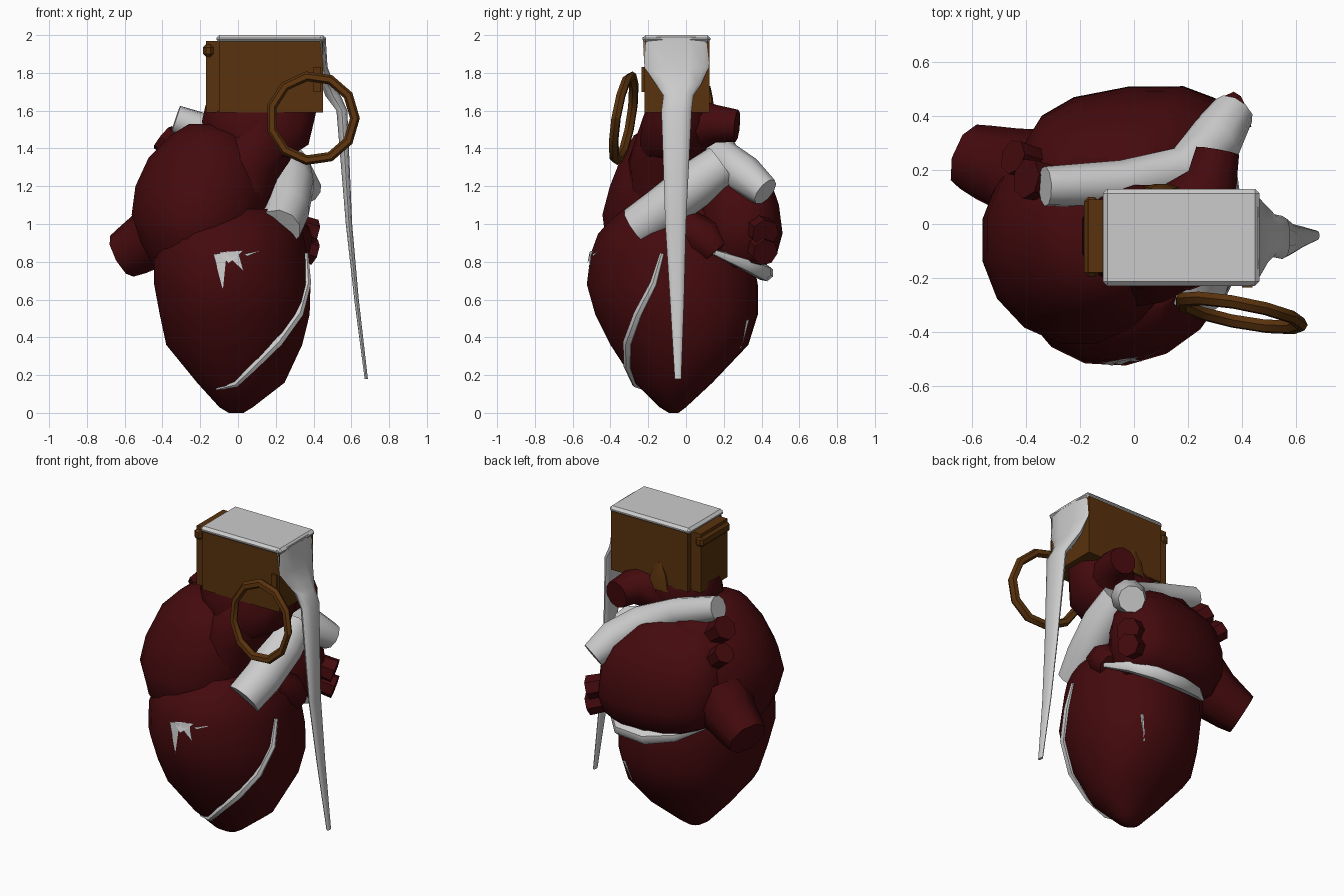
import bpy, bmesh, math
from mathutils import Vector


def material(name, rgb):
    m = bpy.data.materials.new(name)
    m.diffuse_color = (*rgb, 1)
    return m


RED = material("dark_red", (0.058, 0.003, 0.004))
BROWN = material("brown", (0.1, 0.032, 0.004))


def finish(name, bm, mat=None, angle=50):
    bmesh.ops.recalc_face_normals(bm, faces=bm.faces)
    me = bpy.data.meshes.new(name)
    bm.to_mesh(me)
    bm.free()
    ob = bpy.data.objects.new(name, me)
    bpy.context.collection.objects.link(ob)
    if mat:
        me.materials.append(mat)
    bpy.ops.object.select_all(action='DESELECT')
    ob.select_set(True)
    bpy.context.view_layer.objects.active = ob
    bpy.ops.object.shade_smooth_by_angle(angle=math.radians(angle))
    return ob


def skin(name, rings, mat, angle=50):
    bm = bmesh.new()
    rows = [[bm.verts.new(p) for p in ring] for ring in rings]
    n = len(rows[0])
    for a, b in zip(rows, rows[1:]):
        for i in range(n):
            j = (i + 1) % n
            bm.faces.new((a[i], a[j], b[j], b[i]))
    bm.faces.new(rows[0])
    bm.faces.new(rows[-1])
    return finish(name, bm, mat, angle)


def loft(name, sections, mat=None, n=16, power=1.0, shear=0.0):
    """Sections are (z, x0, x1, y0, y1); power below 1 is squarer, shear slants y along x."""
    rings = []
    for z, x0, x1, y0, y1 in sections:
        ring = []
        for i in range(n):
            t = 2 * math.pi * (i + 0.5) / n
            c, s = math.cos(t), math.sin(t)
            dx = (x1 - x0) / 2 * math.copysign(abs(c) ** power, c)
            dy = (y1 - y0) / 2 * math.copysign(abs(s) ** power, s)
            ring.append(((x0 + x1) / 2 + dx, (y0 + y1) / 2 + dy + shear * dx, z))
        rings.append(ring)
    return skin(name, rings, mat)


def tube(name, pts, mat=None, n=8):
    """Points are (x, y, z, radius)."""
    ps = [Vector(p[:3]) for p in pts]
    rings, old, u = [], None, None
    for k, p in enumerate(ps):
        d = (ps[min(k + 1, len(ps) - 1)] - ps[max(k - 1, 0)]).normalized()
        u = d.orthogonal().normalized() if old is None else old.rotation_difference(d) @ u
        v, old = d.cross(u), d
        rings.append([p + pts[k][3] * (u * math.cos(2 * math.pi * i / n) + v * math.sin(2 * math.pi * i / n))
                      for i in range(n)])
    return skin(name, rings, mat)


def box(name, x0, x1, y0, y1, z0, z1, mat=None, bevel=0.0):
    bm = bmesh.new()
    bmesh.ops.create_cube(bm, size=1)
    for v in bm.verts:
        v.co = ((x0 + x1) / 2 + v.co.x * (x1 - x0), (y0 + y1) / 2 + v.co.y * (y1 - y0),
                (z0 + z1) / 2 + v.co.z * (z1 - z0))
    if bevel:
        bmesh.ops.bevel(bm, geom=bm.edges[:], offset=bevel, segments=1, affect='EDGES')
    return finish(name, bm, mat, 30)


# Heart chambers
ventricles = loft("ventricles", [
    (0.0, -0.05, 0.03, -0.09, -0.04), (0.03, -0.1, 0.08, -0.14, 0.0),
    (0.16, -0.22, 0.25, -0.27, 0.14), (0.36, -0.385, 0.345, -0.40, 0.33),
    (0.52, -0.42, 0.385, -0.48, 0.38), (0.68, -0.45, 0.39, -0.525, 0.38),
    (0.84, -0.45, 0.37, -0.505, 0.35), (0.95, -0.41, 0.35, -0.465, 0.30),
    (1.08, -0.25, 0.26, -0.34, 0.22)], RED, 18, 0.95, 0.12)
loft("right_atrium", [
    (0.72, -0.42, -0.12, -0.30, 0.20), (0.9, -0.52, 0.10, -0.43, 0.30),
    (1.05, -0.57, 0.16, -0.45, 0.33), (1.2, -0.55, 0.18, -0.41, 0.33),
    (1.35, -0.48, 0.16, -0.35, 0.28), (1.47, -0.36, 0.06, -0.28, 0.22),
    (1.53, -0.26, -0.10, -0.17, 0.06)], RED, 16)
loft("left_atrium", [
    (0.77, -0.22, 0.28, 0.12, 0.41), (0.84, -0.35, 0.34, 0.05, 0.48),
    (0.95, -0.41, 0.37, 0.02, 0.51), (1.1, -0.42, 0.36, 0.02, 0.49),
    (1.25, -0.40, 0.30, 0.0, 0.44), (1.38, -0.32, 0.16, 0.03, 0.31),
    (1.44, -0.2, 0.05, 0.08, 0.2)], RED, 14, 0.78, 0.1)
tube("left_auricle", [(0.24, 0.0, 0.98, 0.1), (0.29, 0.1, 0.92, 0.11),
                      (0.30, 0.16, 0.85, 0.08)], RED)

# Vein stubs
tube("lower_vena_cava", [(-0.36, 0.16, 1.0, 0.2), (-0.46, 0.2, 0.92, 0.16),
                         (-0.56, 0.23, 0.86, 0.14), (-0.615, 0.25, 0.83, 0.125)], RED)
for i, (a, b, r) in enumerate([
        ((-0.3, 0.15, 1.38), (-0.40, 0.17, 1.46), 0.07),
        ((-0.35, 0.22, 1.25), (-0.45, 0.25, 1.34), 0.06),
        ((0.25, 0.36, 1.0), (0.40, 0.42, 0.95), 0.07),
        ((0.25, 0.36, 0.9), (0.40, 0.42, 0.85), 0.065)]):
    tube(f"lung_vein_{i + 1}", [(*a, r), (*b, r * 1.1)], RED, 7)

# Aorta rising to the cut stump under the case, with its arch going back
tube("aorta", [(-0.02, -0.12, 1.05, 0.17), (0.03, -0.12, 1.3, 0.19),
               (0.12, -0.06, 1.46, 0.2), (0.22, 0.05, 1.53, 0.15),
               (0.29, 0.16, 1.53, 0.1), (0.31, 0.27, 1.52, 0.085)], RED, 10)
loft("aorta_stump", [(1.32, -0.02, 0.22, -0.22, 0.05), (1.42, -0.14, 0.38, -0.25, 0.12),
                     (1.54, -0.2, 0.41, -0.24, 0.15), (1.63, -0.18, 0.43, -0.21, 0.12)],
     RED, 12, 0.8)

# Pale lung artery: trunk and cross branch
tube("lung_artery_trunk", [(0.22, -0.26, 0.98, 0.115), (0.26, -0.12, 1.08, 0.12),
                           (0.28, 0.05, 1.21, 0.125), (0.27, 0.19, 1.31, 0.115)], None, 10)
tube("lung_artery_branch", [(-0.33, 0.14, 1.555, 0.075), (-0.05, 0.15, 1.46, 0.088),
                            (0.18, 0.19, 1.35, 0.1), (0.30, 0.31, 1.26, 0.105),
                            (0.37, 0.42, 1.17, 0.08)], None, 10)

# Pale surface vessels snapped to the ventricles
bpy.context.view_layer.update()


def vessel(name, pts):
    snapped = []
    for x, y, z, r in pts:
        _, loc, nor, _ = ventricles.closest_point_on_mesh((x, y, z))
        snapped.append((*(loc + nor * r * 0.2), r))
    tube(name, snapped, None, 6)


vessel("front_vessel", [(0.34, -0.12, 0.84, 0.012), (0.33, -0.16, 0.68, 0.02),
                        (0.29, -0.23, 0.53, 0.024), (0.21, -0.30, 0.38, 0.026),
                        (0.09, -0.32, 0.24, 0.022), (-0.01, -0.26, 0.16, 0.018),
                        (-0.12, -0.23, 0.11, 0.006)])
vessel("back_vessel", [(0.2, 0.3, 0.5, 0.01), (0.16, 0.28, 0.35, 0.006)])
tube("heart_sinus", [(0.35, 0.15, 0.85, 0.015), (0.29, 0.31, 0.79, 0.035),
                     (0.18, 0.41, 0.745, 0.045), (0.0, 0.42, 0.74, 0.045),
                     (-0.17, 0.36, 0.77, 0.035), (-0.31, 0.25, 0.82, 0.012)], None, 7)

# Pale splash on the front
bm = bmesh.new()
for tri in [((-0.13, 0.84), (-0.08, 0.65), (-0.06, 0.85)),
            ((-0.07, 0.85), (0.03, 0.75), (0.0, 0.86)),
            ((-0.10, 0.85), (-0.05, 0.79), (0.03, 0.86)),
            ((0.03, 0.84), (0.12, 0.86), (0.05, 0.83))]:
    vs = []
    for x, z in tri:
        hit, loc, nor, _ = ventricles.ray_cast(Vector((x, -2, z)), Vector((0, 1, 0)))
        vs.append(bm.verts.new(loc + Vector((0, -0.012, 0))))
    bm.faces.new(vs)
finish("front_splash", bm)

# Brown case with side plate, bar and tabs
box("case", -0.1, 0.45, -0.22, 0.125, 1.59, 1.97, BROWN)
box("case_side_plate", -0.17, -0.1, -0.18, 0.09, 1.59, 1.97, BROWN)
box("case_bar", -0.185, -0.13, -0.195, 0.1, 1.885, 1.95, BROWN, 0.015)
box("case_clip", 0.4, 0.44, -0.235, -0.2, 1.7, 1.83, BROWN)
loft("case_back_tab", [(1.56, 0.03, 0.18, 0.11, 0.15), (1.66, 0.05, 0.16, 0.11, 0.145),
                       (1.73, 0.09, 0.12, 0.11, 0.13)], BROWN, 8)

# Pale lid, spilling over the right side into a long drip
box("lid", -0.115, 0.465, -0.23, 0.13, 1.96, 2.0, None, 0.016)
loft("drip", [(1.99, 0.41, 0.465, -0.23, 0.125), (1.83, 0.43, 0.475, -0.22, 0.12),
              (1.74, 0.44, 0.51, -0.16, 0.08), (1.68, 0.46, 0.545, -0.12, 0.04),
              (1.6, 0.52, 0.58, -0.13, 0.03), (1.0, 0.57, 0.605, -0.11, 0.0),
              (0.6, 0.615, 0.64, -0.085, -0.01), (0.18, 0.67, 0.688, -0.06, -0.025)],
     None, 10, 0.8)

# Tilted brown hoop hanging in front
rings, N = [], 11
for k in range(N + 1):
    a = 2 * math.pi * k / N
    ring = []
    for i in range(6):
        b = 2 * math.pi * i / 6
        r = 0.224 + 0.026 * math.cos(b)
        x, z = r * math.cos(a), r * math.sin(a)
        ring.append((0.395 + x, -0.33 - 0.18 * x + 0.16 * z + 0.026 * math.sin(b), 1.56 + z))
    rings.append(ring)
skin("hoop", rings, BROWN)
